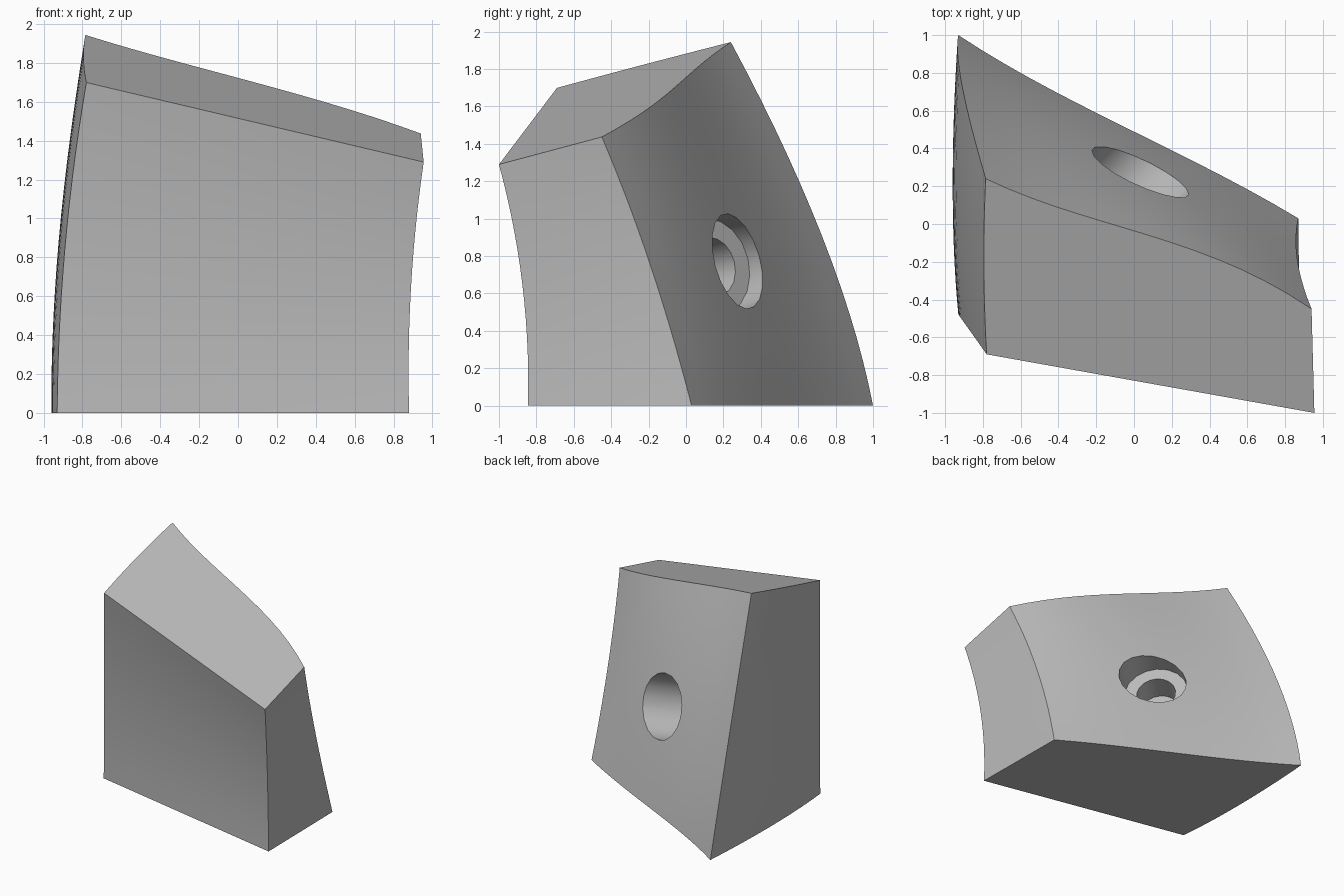
import bpy, bmesh, math
from mathutils import Vector

if "Cube" in bpy.data.objects:
    bpy.data.objects.remove(bpy.data.objects["Cube"])

STEPS = 14

grey = bpy.data.materials.new("plain_grey")
grey.use_nodes = True
colour = (0.5, 0.5, 0.5, 1)
grey.diffuse_color = colour
grey.node_tree.nodes["Principled BSDF"].inputs["Base Color"].default_value = colour


def new_object(name, bm):
    mesh = bpy.data.meshes.new(name)
    bm.to_mesh(mesh)
    bm.free()
    mesh.materials.append(grey)
    obj = bpy.data.objects.new(name, mesh)
    bpy.context.collection.objects.link(obj)
    return obj


def curve(*points):
    """Smooth curve through evenly spaced parameters."""
    pts = [Vector(p) for p in points]
    n = len(pts) - 1

    def at(t):
        total = Vector()
        for i, p in enumerate(pts):
            w = 1.0
            for j in range(n + 1):
                if j != i:
                    w *= (t * n - j) / (i - j)
            total += p * w
        return total
    return at


def top(x, y):
    """Point on the sloping top plane."""
    return (x, y, 1.29 - 0.189 * (x - 0.955) + 0.262 * (y + 1))


def add_patch(bm, bottom, upper, start, end):
    """Blend four boundary curves into a curved wall."""
    rows = []
    for j in range(STEPS + 1):
        v = j / STEPS
        row = []
        for i in range(STEPS + 1):
            u = i / STEPS
            p = bottom(u) * (1 - v) + upper(u) * v + start(v) * (1 - u) + end(v) * u
            p -= (bottom(0) * (1 - u) + bottom(1) * u) * (1 - v)
            p -= (upper(0) * (1 - u) + upper(1) * u) * v
            row.append(bm.verts.new(p))
        rows.append(row)
    for a, b in zip(rows, rows[1:]):
        for i in range(STEPS):
            bm.faces.new((a[i], a[i + 1], b[i + 1], b[i]))


# Corners: front/back, left/right as seen from the front
fl, fr, br, bl = (-0.93, -0.48, 0), (0.88, -0.845, 0), (0.87, 0.03, 0), (-0.93, 1, 0)
tfl, tfr, tbr, tbl = top(-0.78, -0.69), top(0.955, -1), top(0.94, -0.45), top(-0.785, 0.24)

# Upright edges
e_fl = curve(fl, (-0.89, -0.535, 0.85), tfl)
e_fr = curve(fr, (0.89, -0.875, 0.65), tfr)
e_br = curve(br, (0.865, -0.19, 0.75), tbr)
e_bl = curve(bl, (-0.91, 0.73, 0.9), tbl)

# Curved walls, then flat caps
bm = bmesh.new()
add_patch(bm, curve(fl, fr), curve(tfl, tfr), e_fl, e_fr)
add_patch(bm, curve(fr, br), curve(tfr, tbr), e_fr, e_br)
add_patch(bm, curve(br, (0.26, 0.36, 0), (-0.35, 0.665, 0), bl),
          curve(tbr, top(0.36, -0.155), top(-0.22, 0.03), tbl), e_br, e_bl)
add_patch(bm, curve(bl, (-0.96, 0.2, 0), fl),
          curve(tbl, top(-0.795, -0.22), tfl), e_bl, e_fl)
bmesh.ops.remove_doubles(bm, verts=bm.verts, dist=0.0005)
bmesh.ops.holes_fill(bm, edges=[e for e in bm.edges if e.is_boundary], sides=0)
bmesh.ops.recalc_face_normals(bm, faces=bm.faces)
block = new_object("curved_block", bm)

# Stepped hole in the back wall, bored at a slant
centre = Vector((0.02, 0.262, 0.77))
inward = Vector((-0.74, -0.66, -0.16)).normalized()
bpy.context.view_layer.objects.active = block
block.select_set(True)
for name, radius, near, far in (("wide_bore", 0.262, -0.4, 0.18),
                                ("narrow_bore", 0.16, 0.1, 0.4)):
    bm = bmesh.new()
    bmesh.ops.create_cone(bm, cap_ends=True, segments=18, radius1=radius,
                          radius2=radius, depth=far - near)
    cutter = new_object(name, bm)
    cutter.hide_render = True
    cutter.location = centre + inward * (near + far) / 2
    cutter.rotation_euler = inward.to_track_quat("Z", "Y").to_euler()
    mod = block.modifiers.new(name, "BOOLEAN")
    mod.operation = "DIFFERENCE"
    mod.solver = "EXACT"
    mod.object = cutter
    bpy.context.view_layer.update()
    bpy.ops.object.modifier_apply(modifier=mod.name)
    bpy.data.objects.remove(cutter)

bpy.ops.object.shade_smooth_by_angle(angle=math.radians(25))
